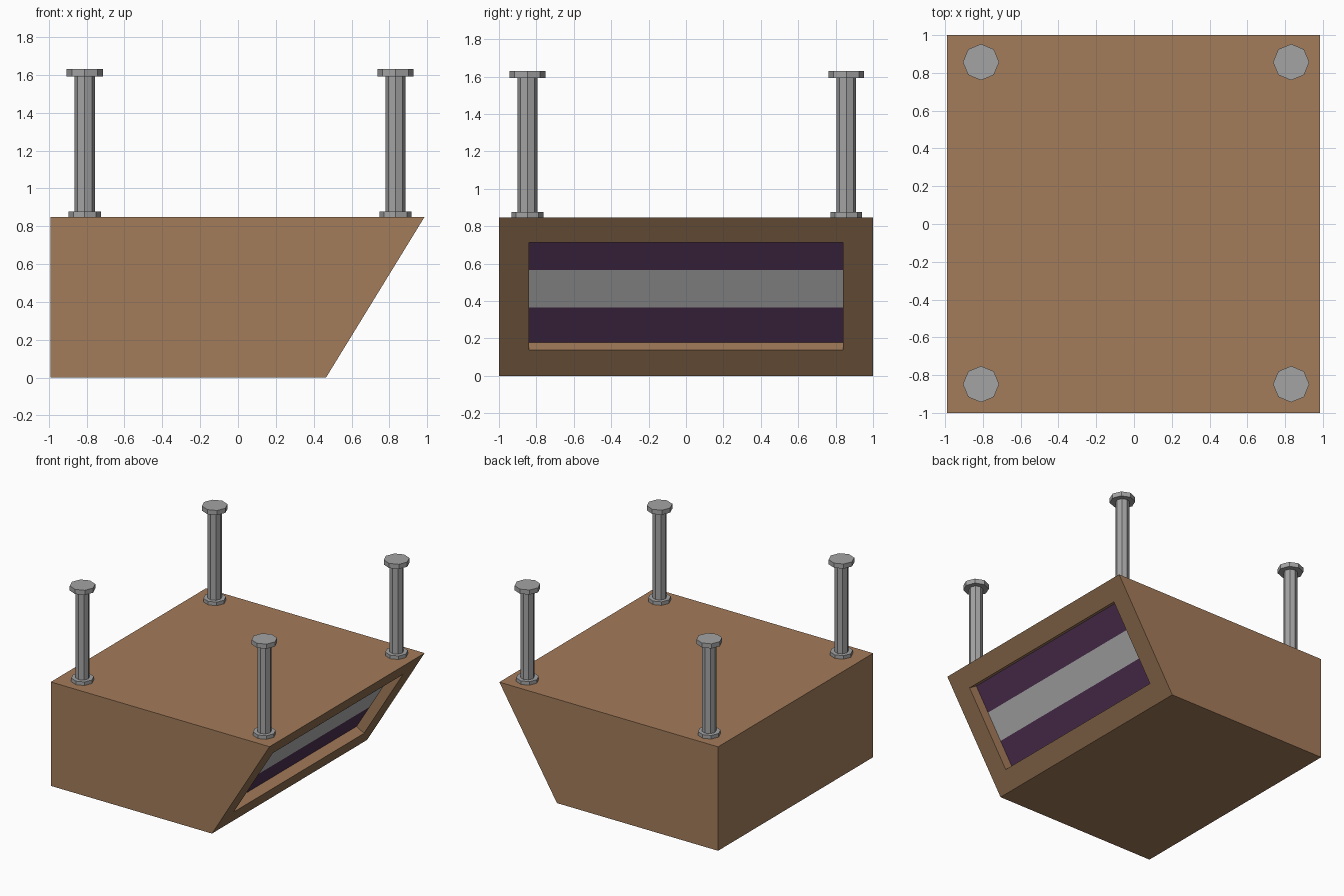
import bpy, bmesh, math
from mathutils import Vector

if "Cube" in bpy.data.objects:
    bpy.data.objects.remove(bpy.data.objects["Cube"])


def material(name, srgb):
    m = bpy.data.materials.new(name)
    lin = [((c / 255 + 0.055) / 1.055) ** 2.4 for c in srgb]
    m.diffuse_color = (*lin, 1)
    m.use_nodes = True
    m.node_tree.nodes["Principled BSDF"].inputs["Base Color"].default_value = m.diffuse_color
    return m


BROWN = material("brown", (164, 124, 91))
FRAME = material("dark brown", (140, 108, 77))
METAL = material("metal grey", (164, 164, 164))
STRIPE = material("stripe grey", (178, 178, 178))
PURPLE = material("purple", (78, 48, 83))

LEFT, TOP_X, LOW_X, H = -0.99, 0.985, 0.465, 0.848
DEPTH = 0.077
slope = Vector((TOP_X - LOW_X, 0, H)).normalized()
inward = Vector((-slope.z, 0, slope.x))


def on_slope(z, y, depth=0.0):
    """Point on the slanted end at height z, pushed inward by depth."""
    p = Vector((LOW_X + (TOP_X - LOW_X) * z / H, y, z))
    return p + inward * depth


def rect(z0, z1, y, depth=0.0):
    return [on_slope(z0, -y, depth), on_slope(z0, y, depth),
            on_slope(z1, y, depth), on_slope(z1, -y, depth)]


def finish(bm, name, mats):
    me = bpy.data.meshes.new(name)
    bm.to_mesh(me)
    bm.free()
    for m in mats:
        me.materials.append(m)
    ob = bpy.data.objects.new(name, me)
    bpy.context.collection.objects.link(ob)
    return ob


# Housing: slanted box with a framed recess in its sloping end
bm = bmesh.new()
ring = lambda pts: [bm.verts.new(p) for p in pts]
back = ring([(LEFT, -1, 0), (LEFT, 1, 0), (LEFT, 1, H), (LEFT, -1, H)])
outer = ring(rect(0, H, 1))
opening = ring(rect(0.137, 0.712, 0.84))
inner = ring(rect(0.137, 0.712, 0.84, DEPTH))
bm.faces.new(back[::-1])
for a, b, idx in ((back, outer, 0), (outer, opening, 1), (opening, inner, 0)):
    for i in range(4):
        j = (i + 1) % 4
        bm.faces.new((a[i], a[j], b[j], b[i])).material_index = idx
# Striped floor of the recess
levels = [0.137, 0.325, 0.525, 0.712]
prev = inner[:2]
for k in range(1, 4):
    nxt = [inner[3], inner[2]] if k == 3 else ring(
        [on_slope(levels[k], -0.84, DEPTH), on_slope(levels[k], 0.84, DEPTH)])
    f = bm.faces.new((prev[0], prev[1], nxt[1], nxt[0]))
    f.material_index = 3 if k == 2 else 2
    prev = nxt
bmesh.ops.recalc_face_normals(bm, faces=bm.faces)
finish(bm, "housing", [BROWN, FRAME, PURPLE, STRIPE])


# Hanging posts: octagonal foot, shaft and cap
def post(name, x, y):
    bm = bmesh.new()
    profile = [(0, H), (0.085, H), (0.085, 0.877), (0.053, 0.877),
               (0.053, 1.592), (0.096, 1.592), (0.096, 1.63), (0, 1.63)]
    rings = []
    for r, z in profile[1:-1]:
        rings.append([bm.verts.new((x + r * math.cos(i * math.pi / 4),
                                    y + r * math.sin(i * math.pi / 4), z))
                      for i in range(8)])
    for a, b in zip(rings, rings[1:]):
        for i in range(8):
            j = (i + 1) % 8
            bm.faces.new((a[i], a[j], b[j], b[i]))
    bm.faces.new(rings[0][::-1])
    bm.faces.new(rings[-1])
    bmesh.ops.recalc_face_normals(bm, faces=bm.faces)
    finish(bm, name, [METAL])


for xn, x in (("left", -0.81), ("right", 0.832)):
    for yn, y in (("front", -0.848), ("back", 0.857)):
        post(f"{yn}_{xn}_post", x, y)
